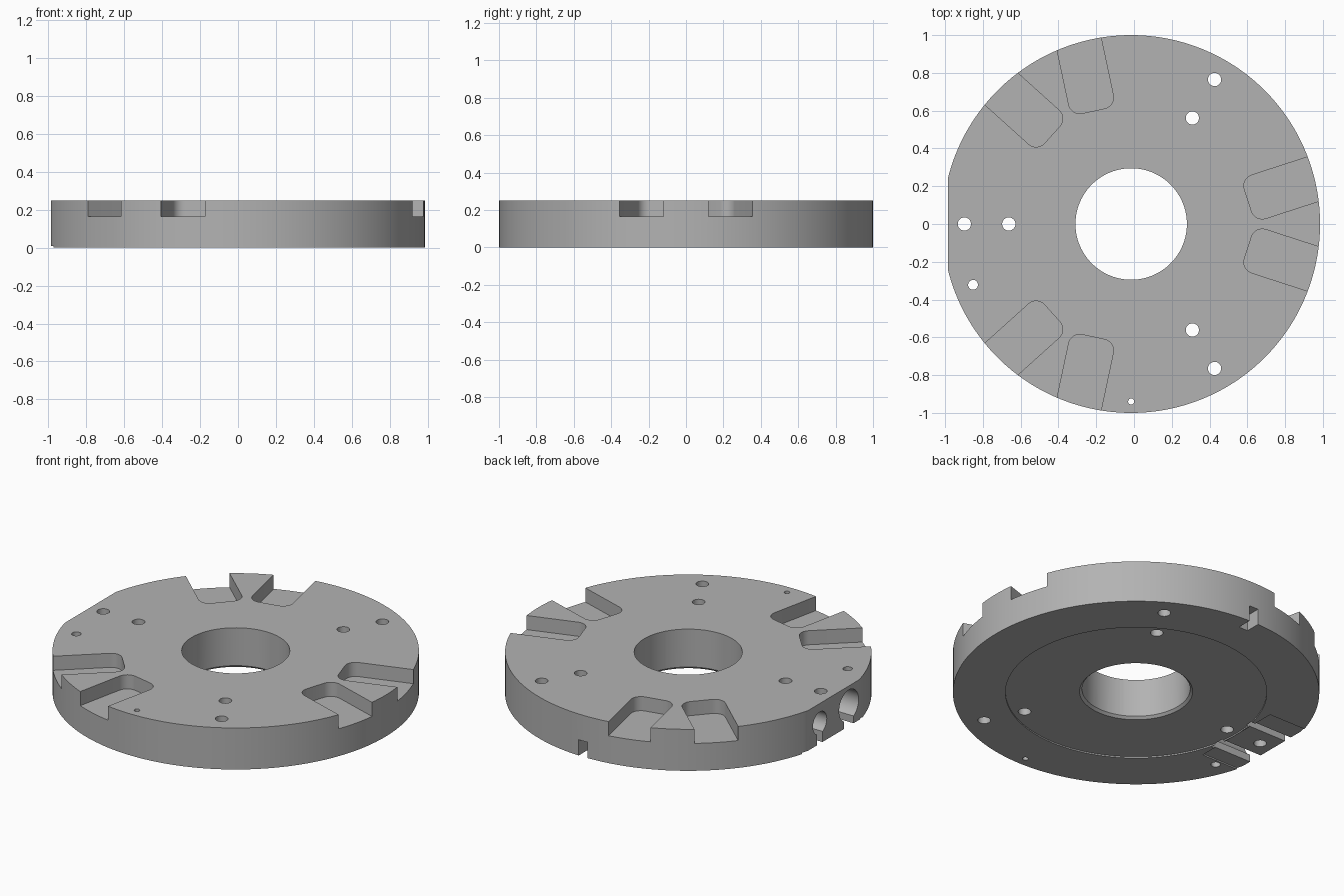
import bpy, bmesh, math

if "Cube" in bpy.data.objects:
    bpy.data.objects.remove(bpy.data.objects["Cube"])

CX = -0.015          # disc axis
H = 0.25             # plate thickness
gray = bpy.data.materials.new("machined gray")
gray.diffuse_color = (0.45, 0.45, 0.45, 1)
gray.use_nodes = True
gray.node_tree.nodes["Principled BSDF"].inputs["Base Color"].default_value = gray.diffuse_color


def prism(name, pts, z0, z1):
    """Closed solid from an outline, extruded between two heights."""
    bm = bmesh.new()
    face = bm.faces.new([bm.verts.new((x, y, z0)) for x, y in pts])
    ext = bmesh.ops.extrude_face_region(bm, geom=[face], use_keep_orig=True)
    verts = [v for v in ext["geom"] if isinstance(v, bmesh.types.BMVert)]
    bmesh.ops.translate(bm, verts=verts, vec=(0, 0, z1 - z0))
    bmesh.ops.recalc_face_normals(bm, faces=bm.faces)
    me = bpy.data.meshes.new(name)
    bm.to_mesh(me)
    bm.free()
    ob = bpy.data.objects.new(name, me)
    bpy.context.collection.objects.link(ob)
    me.materials.append(gray)
    return ob


def circle(x, y, r, n=32):
    return [(x + r * math.cos(2 * math.pi * i / n),
             y + r * math.sin(2 * math.pi * i / n)) for i in range(n)]


def box(x0, x1, y0, y1):
    return [(x0, y0), (x1, y0), (x1, y1), (x0, y1)]


def rotate(p, a):
    c, s = math.cos(a), math.sin(a)
    return (c * p[0] - s * p[1], s * p[0] + c * p[1])


def cut(target, cutter):
    mod = target.modifiers.new("cut", 'BOOLEAN')
    mod.operation = 'DIFFERENCE'
    mod.solver = 'EXACT'
    mod.object = cutter
    bpy.context.view_layer.objects.active = target
    bpy.ops.object.modifier_apply(modifier=mod.name)
    bpy.data.objects.remove(cutter, do_unlink=True)


# round plate with a flat on its left side
flat = math.acos(0.97)
n = 180
arc = [-math.pi + flat + i * (2 * math.pi - 2 * flat) / n for i in range(n + 1)]
plate = prism("round_plate", [(CX + math.cos(a), math.sin(a)) for a in arc], 0, H)

# shallow round recess in the underside
cut(plate, prism("cutter", circle(CX, 0, 0.713, 128), -0.1, 0.008))

# centre bore with a chamfer at the bottom
cut(plate, prism("cutter", circle(CX, 0, 0.295, 96), -0.1, H + 0.1))
bpy.ops.mesh.primitive_cone_add(vertices=96, radius1=0.325, radius2=0.285,
                                depth=0.04, location=(CX, 0, 0.012))
cut(plate, bpy.context.object)

# three pairs of bolt holes, then two pin holes
for deg in (60, 180, 300):
    a = math.radians(deg)
    for d in (0.648, 0.883):
        cut(plate, prism("cutter", circle(CX + d * math.cos(a), d * math.sin(a), 0.035),
                         -0.1, H + 0.1))
cut(plate, prism("cutter", circle(-0.852, -0.322, 0.026), -0.1, H + 0.1))
cut(plate, prism("cutter", circle(CX, -0.94, 0.016), -0.1, H + 0.1))

# pocket outline: two rounded inner corners, open at the rim
U0, U1, V0, V1, R = 0.627, 1.2, -0.192, 0.049, 0.06
steps = [math.radians(90 * i / 8) for i in range(9)]
pocket = [(U1, V0), (U1, V1)]
pocket += [(U0 + R - R * math.sin(t), V1 - R + R * math.cos(t)) for t in steps]
pocket += [(U0 + R - R * math.cos(t), V0 + R - R * math.sin(t)) for t in steps]

# three mirrored pairs of pockets in the top
for k in range(3):
    for side in (1, -1):
        pts = []
        for p in pocket:
            x, y = rotate(p, math.radians(18))
            x, y = rotate((x, y * side), k * 2 * math.pi / 3)
            pts.append((x + CX, y))
        cut(plate, prism("cutter", pts, 0.165, H + 0.1))

# two side bores in the flat, each with a slot opening to the underside
cut(plate, prism("cutter", box(-1.1, -0.73, -0.286, 0.286), -0.1, 0.008))
for y, r, w in ((0.133, 0.066, 0.025), (-0.143, 0.093, 0.045)):
    bpy.ops.mesh.primitive_cylinder_add(vertices=48, radius=r, depth=0.4,
                                        location=(-0.91, y, 0.133),
                                        rotation=(0, math.pi / 2, 0))
    cut(plate, bpy.context.object)
    cut(plate, prism("cutter", box(-1.1, -0.7105, y - w, y + w), -0.1, 0.12))

# rim notch at the back
cut(plate, prism("cutter", box(CX - 0.03, CX + 0.03, 0.91, 1.1), -0.1, 0.095))

# smooth curved walls, keep crisp edges
plate.data.materials.clear()
plate.data.materials.append(gray)
for p in plate.data.polygons:
    p.material_index = 0
bpy.ops.object.select_all(action='DESELECT')
plate.select_set(True)
bpy.context.view_layer.objects.active = plate
bpy.ops.object.shade_smooth_by_angle(angle=math.radians(30))
